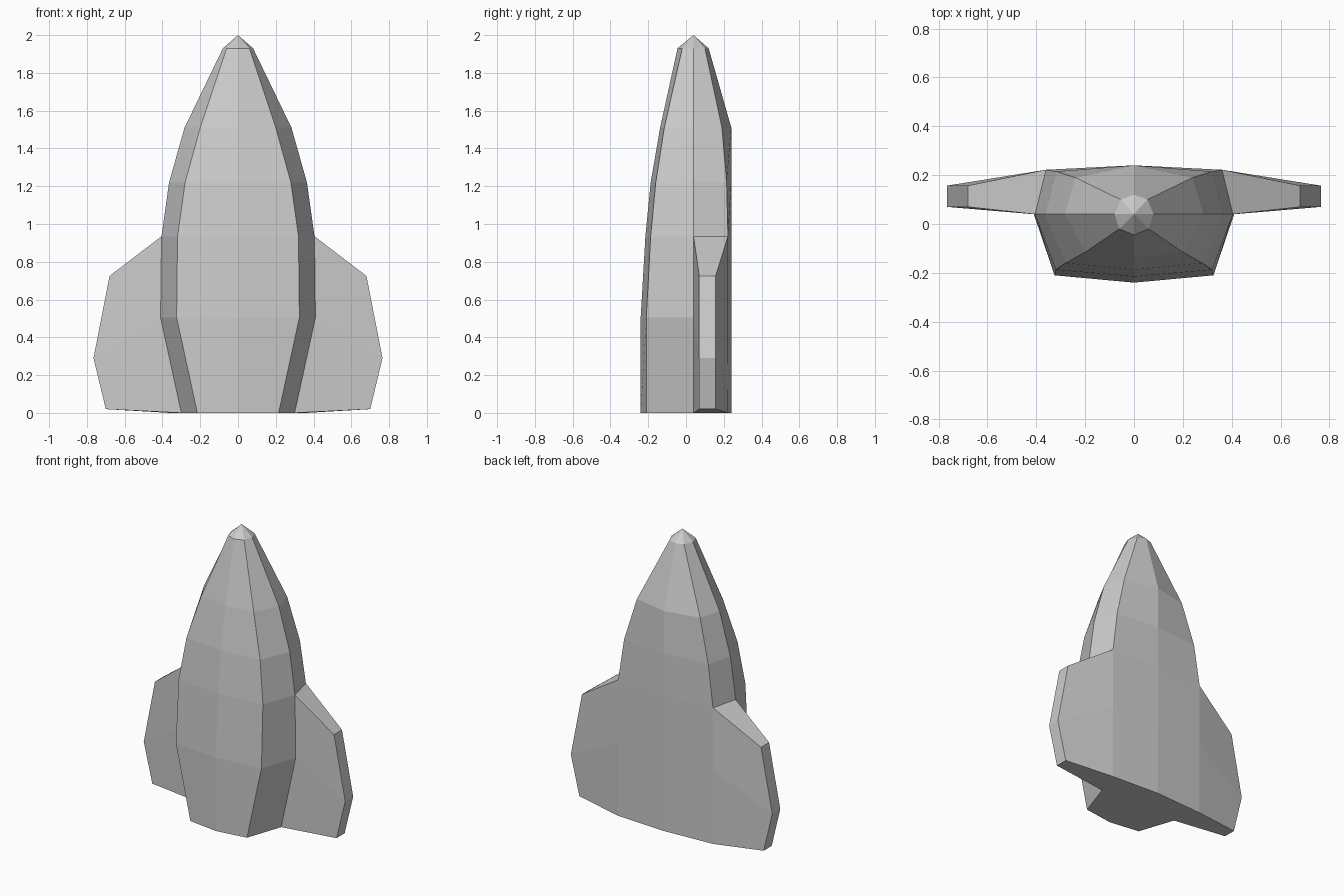
import bpy, bmesh

if "Cube" in bpy.data.objects:
    bpy.data.objects.remove(bpy.data.objects["Cube"])

# Hull levels: z, side x, front corner (x, y), front centre y, back corner (x, y), back centre y
SIDE_Y = 0.04
LEVELS = [
    (0.00, 0.30, (0.215, -0.21), -0.24, (0.36, 0.22), 0.24),
    (0.505, 0.41, (0.325, -0.21), -0.24, (0.36, 0.222), 0.24),
    (0.935, 0.405, (0.32, -0.187), -0.215, (0.36, 0.222), 0.24),
    (1.22, 0.365, (0.28, -0.16), -0.187, (0.32, 0.215), 0.24),
    (1.51, 0.283, (0.20, -0.115), -0.137, (0.24, 0.19), 0.24),
    (1.93, 0.08, (0.06, -0.02), -0.045, (0.055, 0.10), 0.12),
]
# Wing outer edge: x, z, matching the three lowest hull levels
WING = [(0.70, 0.02), (0.765, 0.29), (0.68, 0.725)]
WING_Y = (0.07, 0.157)

bm = bmesh.new()

# Right half of the hull as lofted rings, leaving the wing roots open
rings = []
for z, sx, fc, fy, bc, by in LEVELS:
    points = [(0, fy), fc, (sx, SIDE_Y), bc, (0, by)]
    rings.append([bm.verts.new((x, y, z)) for x, y in points])
for i, (lo, hi) in enumerate(zip(rings, rings[1:])):
    for k in range(4):
        if k == 2 and i < 2:
            continue
        bm.faces.new((lo[k], lo[k + 1], hi[k + 1], hi[k]))

# Nose tip and flat base
tip = bm.verts.new((0, SIDE_Y, 2.0))
for k in range(4):
    bm.faces.new((rings[-1][k], rings[-1][k + 1], tip))
bm.faces.new(rings[0][::-1])

# Wing grown from the open root
outer = [[bm.verts.new((x, y, z)) for y in WING_Y] for x, z in WING]
roots = [r[2:4] for r in rings[:3]]
for i in range(2):
    f0, b0 = roots[i]
    f1, b1 = roots[i + 1]
    of0, ob0 = outer[i]
    of1, ob1 = outer[i + 1]
    bm.faces.new((f0, of0, of1, f1))
    bm.faces.new((of0, ob0, ob1, of1))
    bm.faces.new((ob0, b0, b1, ob1))
bm.faces.new((roots[0][0], roots[0][1], outer[0][1], outer[0][0]))
bm.faces.new((roots[2][0], outer[2][0], outer[2][1], roots[2][1]))

bmesh.ops.recalc_face_normals(bm, faces=bm.faces)
mesh = bpy.data.meshes.new("winged_hull")
bm.to_mesh(mesh)
bm.free()
hull = bpy.data.objects.new("winged_hull", mesh)
bpy.context.collection.objects.link(hull)

# Left half
mirror = hull.modifiers.new("mirror", 'MIRROR')
mirror.use_clip = True
